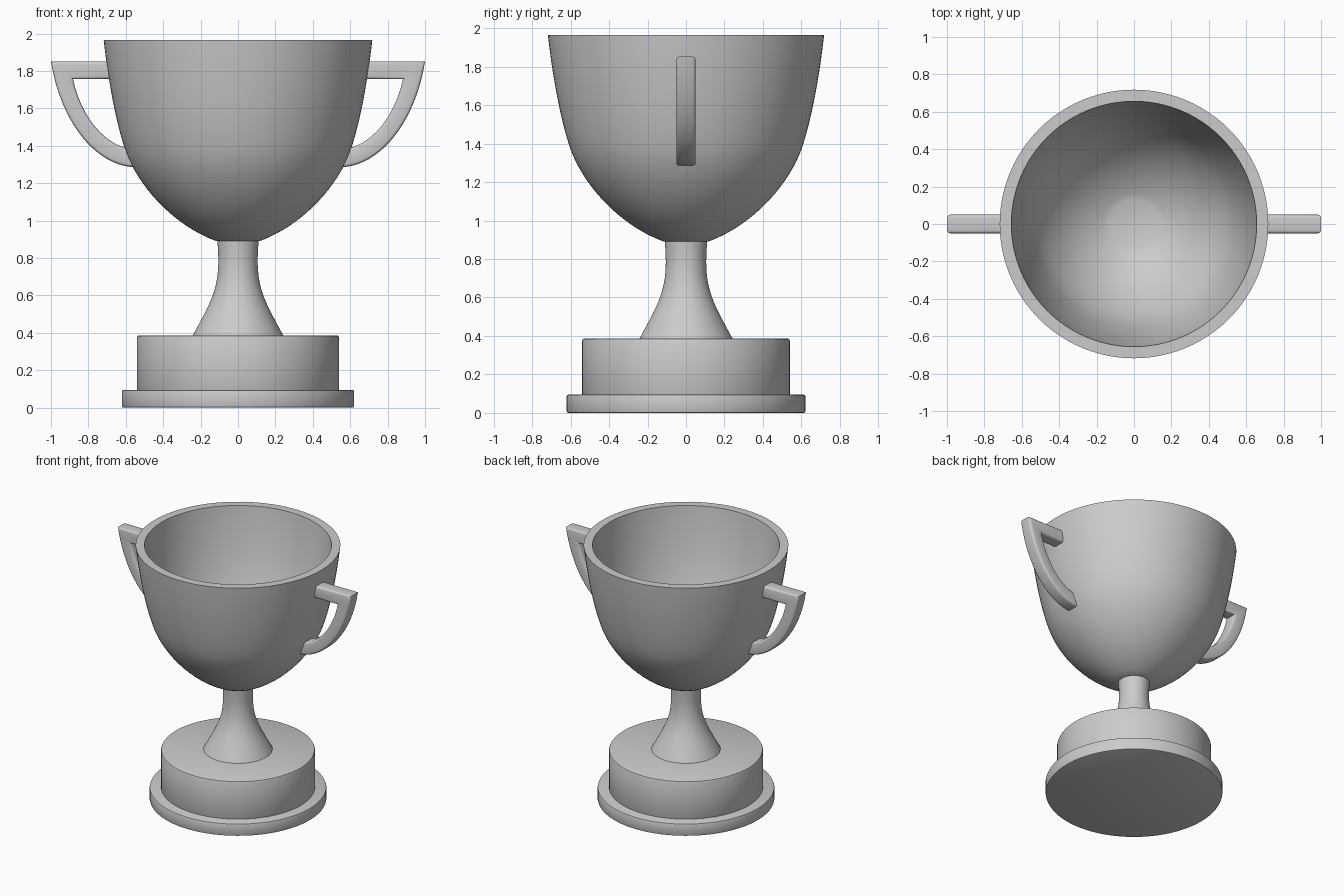
import bpy, math
from mathutils import Vector

if "Cube" in bpy.data.objects:
    bpy.data.objects.remove(bpy.data.objects["Cube"])


def bezier(points, n):
    """Sample a cubic curve given by four 2D control points."""
    a, b, c, d = [Vector(p) for p in points]
    out = []
    for i in range(n + 1):
        t = i / n
        s = 1 - t
        out.append(a * s**3 + b * 3 * s * s * t + c * 3 * s * t * t + d * t**3)
    return out


def make_object(name, verts, faces, angle=35):
    mesh = bpy.data.meshes.new(name)
    mesh.from_pydata(verts, [], faces)
    mesh.validate()
    obj = bpy.data.objects.new(name, mesh)
    bpy.context.collection.objects.link(obj)
    bpy.ops.object.select_all(action='DESELECT')
    obj.select_set(True)
    bpy.context.view_layer.objects.active = obj
    bpy.ops.object.shade_smooth_by_angle(angle=math.radians(angle))
    return obj


def skin(rings, count):
    """Quads between consecutive rings, plus end caps."""
    faces = [tuple(reversed(range(count)))]
    for r in range(rings - 1):
        for i in range(count):
            j = (i + 1) % count
            faces.append((r * count + i, r * count + j,
                          (r + 1) * count + j, (r + 1) * count + i))
    faces.append(tuple((rings - 1) * count + i for i in range(count)))
    return faces


def lathe(name, profile, sides=96):
    """Revolve (radius, z) points, bottom cap first."""
    verts = []
    for r, z in profile:
        for i in range(sides):
            a = 2 * math.pi * i / sides
            verts.append((r * math.cos(a), r * math.sin(a), z))
    return make_object(name, verts, skin(len(profile), sides))


def disc(name, radius, z0, z1, b=0.012):
    """Short cylinder with softened rims."""
    k = b * 0.3
    return lathe(name, [(radius - b, z0), (radius - k, z0 + k), (radius, z0 + b),
                        (radius, z1 - b), (radius - k, z1 - k), (radius - b, z1)])


# Plinth
disc("base_foot", 0.62, 0.0, 0.095, 0.008)
disc("base_drum", 0.54, 0.08, 0.387)

# Flared stem
stem = bezier([(0.245, 0.38), (0.155, 0.55), (0.105, 0.62), (0.105, 0.79)], 16)
lathe("stem", stem + [Vector((0.107, 0.85)), Vector((0.112, 0.91))])

# Hollow cup: outer wall up, flat rim, inner wall down to the floor
outer = bezier([(0.115, 0.89), (0.36, 0.98), (0.54, 1.20), (0.60, 1.37)], 16)
outer += bezier([(0.60, 1.37), (0.66, 1.54), (0.70, 1.80), (0.718, 1.965)], 12)[1:]
inner = bezier([(0.13, 0.96), (0.335, 1.035), (0.485, 1.22), (0.54, 1.385)], 16)
inner += bezier([(0.54, 1.385), (0.60, 1.55), (0.64, 1.80), (0.656, 1.965)], 12)[1:]
lathe("cup", outer + inner[::-1])

# Handle: paired outer and inner edges, mitred at the top corner
outer = [Vector((0.665, 1.852))] + bezier(
    [(1.0, 1.852), (0.95, 1.53), (0.76, 1.285), (0.54, 1.285)], 20)
inner = [Vector((0.665, 1.757))] + bezier(
    [(0.882, 1.757), (0.84, 1.56), (0.71, 1.385), (0.54, 1.38)], 20)
section = []  # rounded square as (fraction across, y)
for cx, cy, start in ((1, 1, 0), (-1, 1, 90), (-1, -1, 180), (1, -1, 270)):
    for step in range(4):
        a = math.radians(start + step * 30)
        u = cx * 0.68 + 0.32 * math.cos(a)
        v = cy * 0.68 + 0.32 * math.sin(a)
        section.append((0.5 + 0.5 * u, 0.05 * v))
verts = []
for o, i in zip(outer, inner):
    for t, y in section:
        p = i.lerp(o, t)
        verts.append((p.x, y, p.y))
handle = make_object("handles", verts, skin(len(outer), len(section)))
mirror = handle.modifiers.new("Mirror", 'MIRROR')
mirror.use_axis = (True, False, False)
mirror.use_mirror_merge = False
